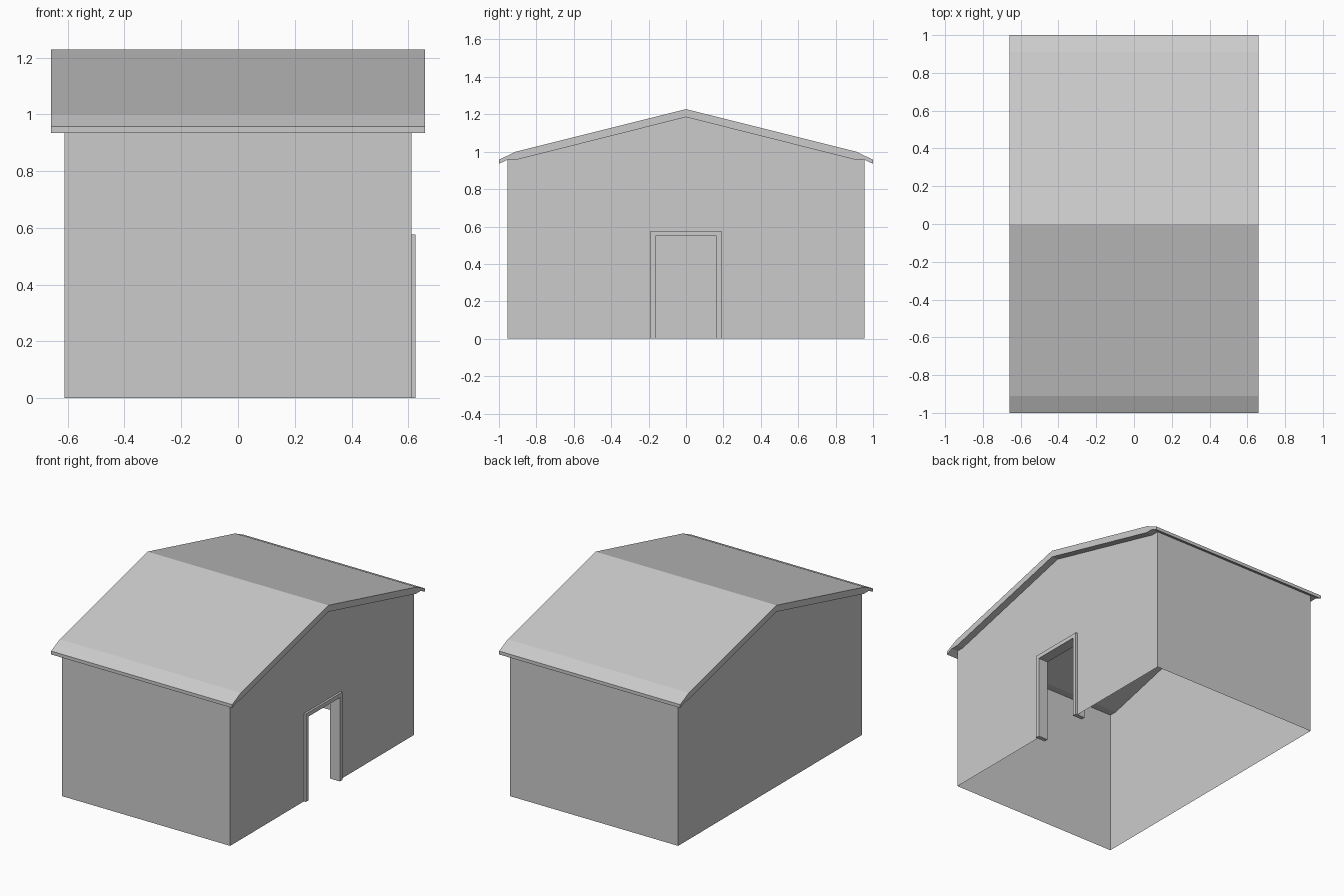
import bpy
import bmesh

cube = bpy.data.objects.get("Cube")
if cube:
    bpy.data.objects.remove(cube, do_unlink=True)

grey = bpy.data.materials.new("plain_grey")
grey.use_nodes = True
colour = (0.6, 0.6, 0.6, 1)
grey.diffuse_color = colour
grey.node_tree.nodes["Principled BSDF"].inputs["Base Color"].default_value = colour

WALL_X, WALL_Y, EAVE_Z = 0.612, 0.955, 0.957
ROOF_X = 0.658
DOOR_Y, DOOR_Z, TRIM = 0.163, 0.55, 0.027


def finish(name, bm):
    """Turn a bmesh into a named, flat-shaded grey object."""
    mesh = bpy.data.meshes.new(name)
    bm.to_mesh(mesh)
    bm.free()
    mesh.materials.append(grey)
    obj = bpy.data.objects.new(name, mesh)
    bpy.context.collection.objects.link(obj)
    return obj


def mirrored(half):
    """Complete a (y, z) outline across y = 0; the half runs from -y to the middle."""
    return half + [(-y, z) for y, z in reversed(half) if y != 0]


def prism(name, outline, x0, x1):
    """Extrude a (y, z) outline along x."""
    bm = bmesh.new()
    face = bm.faces.new([bm.verts.new((x0, y, z)) for y, z in outline])
    new = bmesh.ops.extrude_face_region(bm, geom=[face])["geom"]
    bmesh.ops.translate(bm, vec=(x1 - x0, 0, 0),
                        verts=[v for v in new if isinstance(v, bmesh.types.BMVert)])
    bmesh.ops.recalc_face_normals(bm, faces=bm.faces)
    return finish(name, bm)


def sheet(name, points):
    """A single thin wall panel."""
    bm = bmesh.new()
    bm.faces.new([bm.verts.new(p) for p in points])
    return finish(name, bm)


# Roof slab with kicked-out eaves
roof_top = mirrored([(-1, EAVE_Z), (-0.91, 1.0), (0, 1.228)])
roof_under = mirrored([(-1, 0.935), (-WALL_Y, EAVE_Z), (-0.905, EAVE_Z), (0, 1.185)])
prism("roof", roof_top + roof_under[::-1], -ROOF_X, ROOF_X)

# Gable walls, the left one with a doorway
gable = mirrored([(-WALL_Y, 0), (-WALL_Y, EAVE_Z), (-0.905, EAVE_Z), (0, 1.185)])
doorway = [(DOOR_Y, 0), (DOOR_Y, DOOR_Z), (-DOOR_Y, DOOR_Z), (-DOOR_Y, 0)]
sheet("right_gable_wall", [(-WALL_X, y, z) for y, z in reversed(gable)])
sheet("left_gable_wall", [(WALL_X, y, z) for y, z in reversed(gable + doorway)])

# Long walls under the eaves
for name, side in (("front_wall", -1), ("back_wall", 1)):
    sheet(name, [(-side * x, side * WALL_Y, z) for x, z in
                 ((-WALL_X, 0), (WALL_X, 0), (WALL_X, EAVE_Z), (-WALL_X, EAVE_Z))])

# Door frame set through the left gable
outer = mirrored([(-DOOR_Y - TRIM, 0), (-DOOR_Y - TRIM, DOOR_Z + TRIM)])
prism("door_frame", outer + doorway, 0.555, 0.626)
